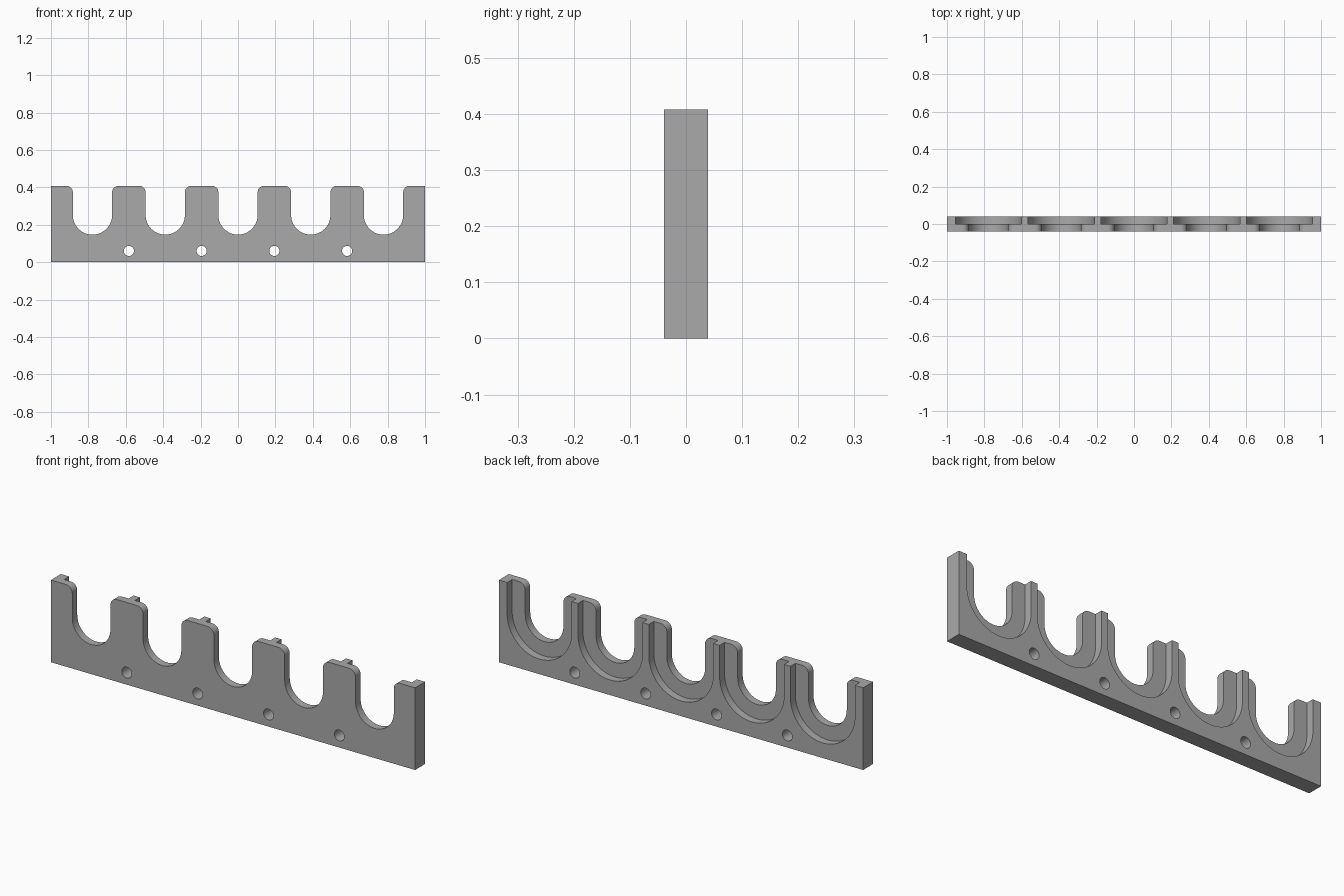
import bpy, bmesh
from math import cos, sin, pi, radians

if "Cube" in bpy.data.objects:
    bpy.data.objects.remove(bpy.data.objects["Cube"])

HEIGHT, HALF_DEPTH = 0.408, 0.039
PITCH, CENTRE_Z = 0.389, 0.252
SLOT_R, RECESS_R, FILLET, HOLE_R, HOLE_Z = 0.105, 0.177, 0.035, 0.027, 0.06
OVER = HEIGHT + 0.1


def arc(cx, cz, r, start, end, steps):
    angles = [radians(start + (end - start) * i / steps) for i in range(steps + 1)]
    return [(cx + r * cos(a), cz + r * sin(a)) for a in angles]


def prisms(name, profile, offsets, y0, y1):
    """Extrude an x-z profile along y at each x offset."""
    bm = bmesh.new()
    for dx in offsets:
        face = bm.faces.new([bm.verts.new((x + dx, y0, z)) for x, z in profile])
        out = bmesh.ops.extrude_face_region(bm, geom=[face])["geom"]
        verts = [v for v in out if isinstance(v, bmesh.types.BMVert)]
        bmesh.ops.translate(bm, verts=verts, vec=(0, y1 - y0, 0))
    bmesh.ops.recalc_face_normals(bm, faces=bm.faces)
    mesh = bpy.data.meshes.new(name)
    bm.to_mesh(mesh)
    bm.free()
    obj = bpy.data.objects.new(name, mesh)
    bpy.context.collection.objects.link(obj)
    return obj


# Plain bar
rack = prisms("slotted_rack", [(-1, 0), (1, 0), (1, HEIGHT), (-1, HEIGHT)],
              [0], -HALF_DEPTH, HALF_DEPTH)
grey = bpy.data.materials.new("grey")
grey.use_nodes = True
grey.diffuse_color = (0.4, 0.4, 0.4, 1)
grey.node_tree.nodes["Principled BSDF"].inputs["Base Color"].default_value = (0.4, 0.4, 0.4, 1)
rack.data.materials.append(grey)

# U-shaped slots with rounded upper corners
wide = SLOT_R + FILLET
slot = arc(0, CENTRE_Z, SLOT_R, 180, 360, 32)
slot += arc(wide, HEIGHT - FILLET, FILLET, 180, 90, 8)
slot += [(wide, OVER), (-wide, OVER)]
slot += arc(-wide, HEIGHT - FILLET, FILLET, 90, 0, 8)

# Wider U-shaped recesses in the rear half
recess = arc(0, CENTRE_Z, RECESS_R, 180, 360, 40) + [(RECESS_R, OVER), (-RECESS_R, OVER)]

# Screw holes between the slots
hole = arc(0, HOLE_Z, HOLE_R, 0, 360, 32)[:-1]

slots_x = [i * PITCH for i in range(-2, 3)]
holes_x = [(i + 0.5) * PITCH for i in range(-2, 2)]
cutters = [prisms("slot_cutter", slot, slots_x, -0.1, 0.1),
           prisms("recess_cutter", recess, slots_x, 0.0, 0.12),
           prisms("hole_cutter", hole, holes_x, -0.1, 0.1)]

bpy.context.view_layer.objects.active = rack
rack.select_set(True)
for cutter in cutters:
    mod = rack.modifiers.new(cutter.name, "BOOLEAN")
    mod.object, mod.operation, mod.solver = cutter, "DIFFERENCE", "EXACT"
    bpy.ops.object.modifier_apply(modifier=mod.name)
    bpy.data.objects.remove(cutter)

bpy.ops.object.shade_smooth_by_angle(angle=radians(30))
